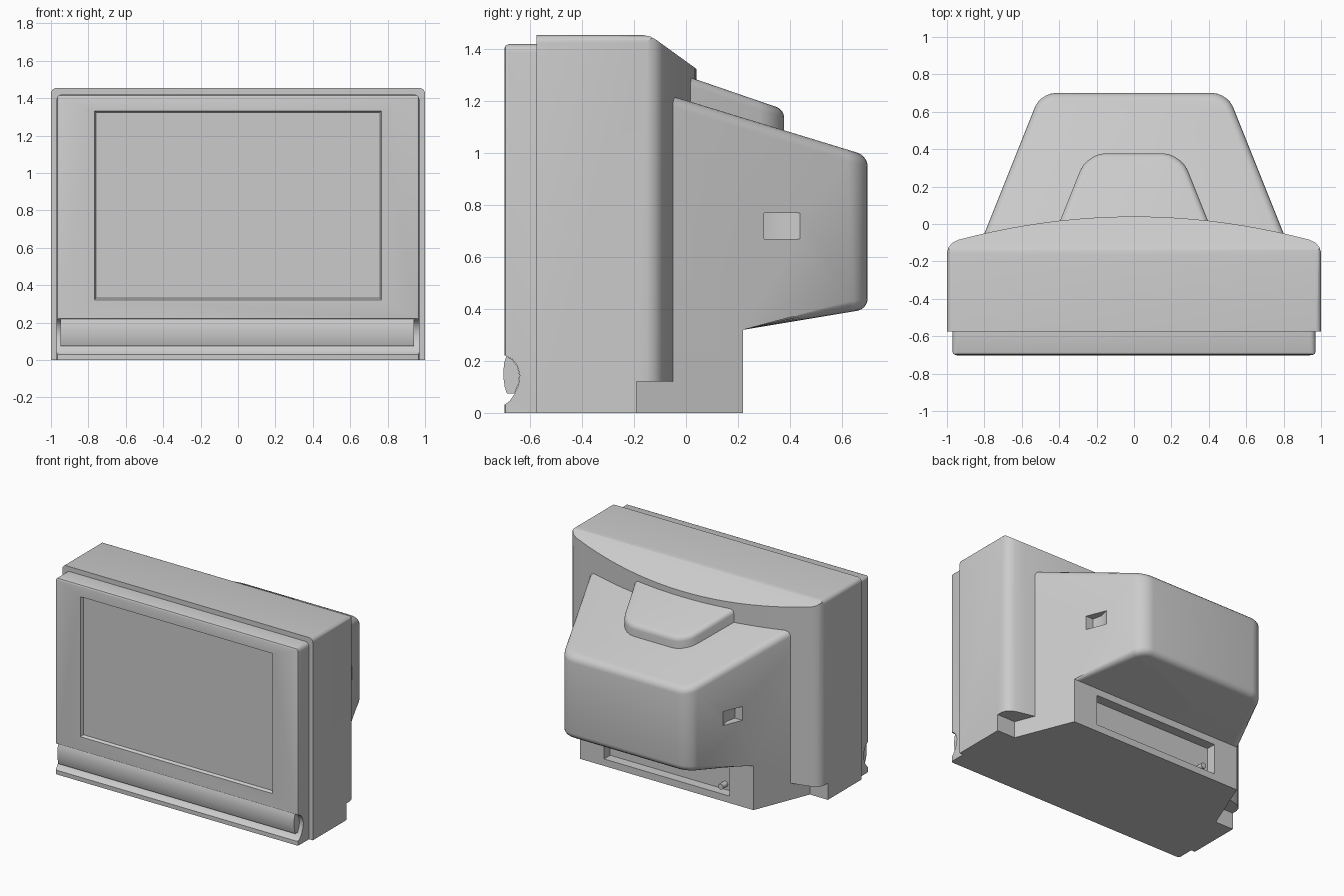
import bpy, bmesh
from math import sin, cos, pi, radians
from mathutils import Vector

if "Cube" in bpy.data.objects:
    bpy.data.objects.remove(bpy.data.objects["Cube"])


def finish(bm, name):
    bmesh.ops.recalc_face_normals(bm, faces=bm.faces)
    me = bpy.data.meshes.new(name)
    bm.to_mesh(me)
    bm.free()
    ob = bpy.data.objects.new(name, me)
    bpy.context.collection.objects.link(ob)
    return ob


def prism(name, axis, pts, lo, hi):
    """Extrude a 2D outline along an axis (x: y,z / y: x,z / z: x,y)."""
    put = {'x': lambda p, d: (d, p[0], p[1]),
           'y': lambda p, d: (p[0], d, p[1]),
           'z': lambda p, d: (p[0], p[1], d)}[axis]
    bm = bmesh.new()
    a = [bm.verts.new(put(p, lo)) for p in pts]
    b = [bm.verts.new(put(p, hi)) for p in pts]
    bm.faces.new(a)
    bm.faces.new(b)
    for i in range(len(pts)):
        j = (i + 1) % len(pts)
        bm.faces.new((a[i], a[j], b[j], b[i]))
    return finish(bm, name)


def carve(ob, cutter, op):
    mod = ob.modifiers.new("cut", 'BOOLEAN')
    mod.operation, mod.object, mod.solver = op, cutter, 'EXACT'
    bpy.context.view_layer.objects.active = ob
    bpy.ops.object.modifier_apply(modifier=mod.name)
    bpy.data.objects.remove(cutter)


def box_pts(x0, x1, z0, z1):
    return [(x0, z0), (x1, z0), (x1, z1), (x0, z1)]


def round_top(w, h, r, n=5):
    arc = [(w - r + r * cos(t * pi / 2 / n), h - r + r * sin(t * pi / 2 / n)) for t in range(n + 1)]
    return [(-w, 0), (w, 0)] + arc + [(-x, z) for x, z in reversed(arc)][:-1] + [(-w, h - r)]


def mirror_outline(half):
    return half + [(-x, y) for x, y in reversed(half) if abs(x) > 1e-6]


def tapered_housing(name, side, width_at, r_corner, r_edge):
    """Side profile whose half width shrinks with y, with rounded rear edges."""
    bm = bmesh.new()
    rows = [[bm.verts.new((s * width_at(y), y, z)) for y, z in side] for s in (-1, 1)]
    for r in rows:
        bm.faces.new(r)
    n = len(side)
    for i in range(n):
        j = (i + 1) % n
        bm.faces.new((rows[0][i], rows[0][j], rows[1][j], rows[1][i]))
    bmesh.ops.recalc_face_normals(bm, faces=bm.faces)
    back = max(y for y, z in side)
    front = min(y for y, z in side)
    upright = [e for e in bm.edges if all(abs(v.co.y - back) < 1e-4 for v in e.verts)
               and abs(e.verts[0].co.x - e.verts[1].co.x) < 1e-4]
    bmesh.ops.bevel(bm, geom=upright, offset=r_corner, segments=5, profile=0.5, affect='EDGES')
    bm.normal_update()
    rim = set()
    for f in bm.faces:
        slanted = abs(f.normal.z) > 0.5 and abs(f.normal.z) < 0.999
        if slanted:
            for e in f.edges:
                a, b = e.verts
                cross = abs(a.co.y - b.co.y) < 1e-4
                if not (cross and a.co.y < back - 1e-3):
                    rim.add(e)
    bmesh.ops.bevel(bm, geom=list(rim), offset=r_edge, segments=4, profile=0.5, affect='EDGES')
    return finish(bm, name)


# Main cabinet shell: rounded front outline, bowed back, sloped top, stepped base
shell = prism("cabinet_shell", 'y', round_top(1.0, 1.455, 0.03), -0.575, 0.2)
bow = [(x * 0.94 / 14, 0.04 - 0.13 * (x / 14 * 0.98) ** 2) for x in range(14, -1, -1)]
plan = mirror_outline([(1.1, -0.8), (1.1, -0.15), (1.0, -0.15), (0.99, -0.122), (0.97, -0.1)] + bow)
carve(shell, prism("plan", 'z', plan, -0.1, 1.6), 'INTERSECT')
side = [(-0.8, -0.1), (-0.19, -0.1), (-0.19, 0.12), (0.3, 0.12), (0.3, 1.137),
        (-0.115, 1.437), (-0.138, 1.45), (-0.16, 1.455), (-0.16, 1.6), (-0.8, 1.6)]
side[7:] = [(-0.165, 1.4552), (-0.8, 1.4562)]
carve(shell, prism("side", 'x', side, -1.2, 1.2), 'INTERSECT')

# Front bezel with a scooped channel along the bottom
bezel = prism("front_bezel", 'y', round_top(0.97, 1.42, 0.03), -0.7, -0.55)
side = [(-0.5, -0.1), (-0.7001, -0.1), (-0.7001, 0.03), (-0.68, 0.045), (-0.66, 0.073), (-0.645, 0.11),
        (-0.64, 0.145), (-0.65, 0.182), (-0.67, 0.208), (-0.7001, 0.222), (-0.7001, 1.403),
        (-0.695, 1.415), (-0.683, 1.4202), (-0.5, 1.4205)]
carve(bezel, prism("side", 'x', side, -1.2, 1.2), 'INTERSECT')
plan = mirror_outline([(0.9705, -0.5), (0.9702, -0.685), (0.966, -0.695), (0.955, -0.7002)])
carve(bezel, prism("plan", 'z', plan, -0.2, 1.6), 'INTERSECT')

# Screen recess with slanted rim
recess = prism("screen_cut", 'y', box_pts(-0.768, 0.768, 0.322, 1.333), -0.7, -0.68)
for v in recess.data.vertices:
    if v.co.y > -0.69:
        v.co.x *= 0.987
        v.co.z = 0.8275 + (v.co.z - 0.8275) * 0.98
    else:
        v.co.y = -0.701
carve(bezel, recess, 'DIFFERENCE')

# Speaker bar sitting in the channel
bar = [(-0.69, 0.075), (-0.698, 0.1), (-0.703, 0.135), (-0.703, 0.165), (-0.7, 0.195), (-0.692, 0.219),
       (-0.67, 0.206), (-0.65, 0.18), (-0.641, 0.145), (-0.646, 0.11), (-0.661, 0.075)]
prism("speaker_bar", 'x', bar, -0.95, 0.94)

# Rear housing with pedestal base
housing = tapered_housing(
    "rear_housing",
    [(-0.25, 0), (0.22, 0), (0.22, 0.32), (0.7, 0.4), (0.7, 0.99), (-0.25, 1.28)],
    lambda y: 0.8 - 0.4 * (y + 0.05), 0.08, 0.04)

# Wedge-shaped hand grips on both sides
for s in (-1, 1):
    grip = [(s * 0.70, 0.30), (s * 0.60, 0.30), (s * 0.585, 0.37), (s * 0.604, 0.44), (s * 0.65, 0.44)]
    carve(housing, prism("grip_cut", 'z', grip, 0.67, 0.77), 'DIFFERENCE')

# Connector bay at the back of the base
carve(housing, prism("bay_cut", 'y', box_pts(-0.5, 0.5, 0.05, 0.27), 0.15, 0.3), 'DIFFERENCE')
bpy.ops.mesh.primitive_cylinder_add(vertices=16, radius=0.02, depth=0.06,
                                    location=(-0.42, 0.175, 0.09), rotation=(pi / 2, 0, 0))
bpy.context.object.name = "aerial_socket"

# Raised hump on the housing top
tapered_housing(
    "top_hump",
    [(-0.05, 1.0), (0.378, 1.0), (0.378, 1.168), (-0.05, 1.315)],
    lambda y: 0.39 - 0.4 * (y - 0.03), 0.1, 0.03)

# Smooth shading with crisp edges
bpy.ops.object.select_all(action='DESELECT')
for ob in bpy.context.scene.objects:
    ob.select_set(True)
    bpy.context.view_layer.objects.active = ob
bpy.ops.object.shade_smooth_by_angle(angle=radians(32))
